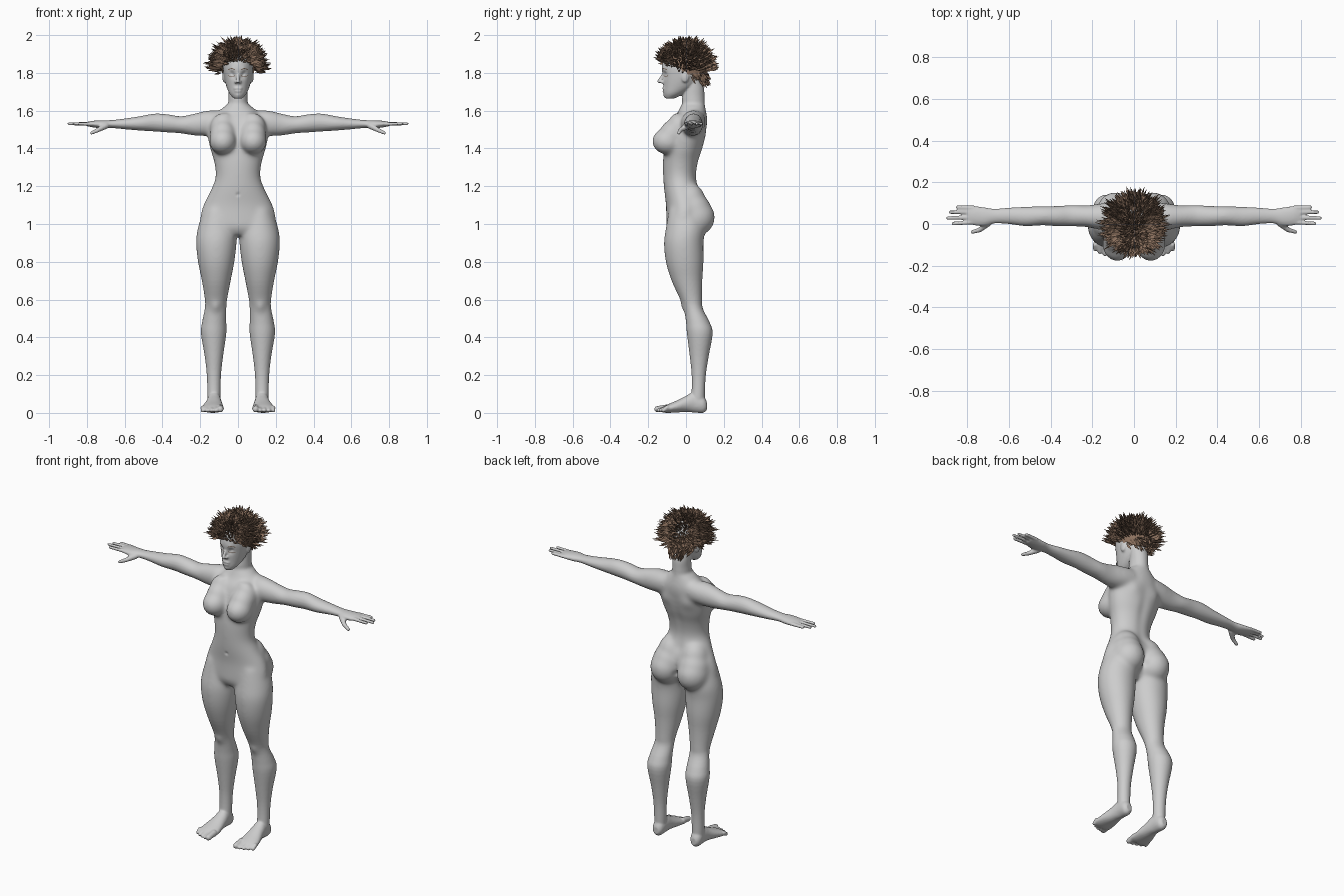
import bpy
import bmesh
import math
import random
from mathutils import Vector
from mathutils.bvhtree import BVHTree

random.seed(4)
CM = 0.01  # all part sizes below are in hundredths of a unit
BOTH = (1, -1)
cube = bpy.data.objects.get("Cube")
if cube:
    bpy.data.objects.remove(cube, do_unlink=True)

def material(name, colour):
    mat = bpy.data.materials.new(name)
    mat.use_nodes = True
    mat.diffuse_color = (*colour, 1)
    mat.node_tree.nodes["Principled BSDF"].inputs["Base Color"].default_value = (*colour, 1)
    return mat

skin = material("grey skin", (0.61, 0.61, 0.61))
brown = material("brown hair", (0.27, 0.17, 0.115))
dark = material("dark brown hair", (0.17, 0.108, 0.073))

def make_object(name, bm, mats):
    bmesh.ops.recalc_face_normals(bm, faces=bm.faces[:])
    mesh = bpy.data.meshes.new(name)
    bm.to_mesh(mesh)
    bm.free()
    for mat in mats:
        mesh.materials.append(mat)
    obj = bpy.data.objects.new(name, mesh)
    bpy.context.collection.objects.link(obj)
    return obj

def smooth_and_bake(obj, count, group=""):
    mod = obj.modifiers.new("relax", "SMOOTH")
    mod.factor, mod.iterations, mod.vertex_group = 0.5, count, group
    obj.data = bpy.data.meshes.new_from_object(obj.evaluated_get(bpy.context.evaluated_depsgraph_get()))
    obj.modifiers.clear()

def spline(rows, steps=4):
    """Smoothly resample rows of numbers."""
    out = []
    for i in range(len(rows) - 1):
        p, q, r, s = (rows[max(0, min(len(rows) - 1, i + k))] for k in (-1, 0, 1, 2))
        for t in (j / steps for j in range(steps)):
            out.append([b + 0.5 * t * (c - a + t * (2*a - 5*b + 4*c - d + t * (3*(b - c) + d - a)))
                        for a, b, c, d in zip(p, q, r, s)])
    return out + [list(rows[-1])]

def loft(bm, axis, rows, sides=BOTH, n=32):
    """Oval rings along an axis; each row is place, then low and high on the other two axes."""
    order = {"z": (1, 2, 0), "x": (0, 1, 2), "y": (1, 0, 2)}[axis]
    for side in sides:
        rings = []
        for t, a0, a1, b0, b1 in spline(rows):
            ring = []
            for ang in (math.tau * k / n for k in range(n)):
                spot = (t, (a0 + a1) / 2 + (a1 - a0) / 2 * math.cos(ang),
                        (b0 + b1) / 2 + (b1 - b0) / 2 * math.sin(ang))
                x, y, z = (spot[k] * CM for k in order)
                ring.append(bm.verts.new((x * side, y, z)))
            rings.append(ring)
        for low, high in zip(rings, rings[1:]):
            for k in range(n):
                bm.faces.new((low[k - 1], low[k], high[k], high[k - 1]))
        bm.faces.new(rings[0])
        bm.faces.new(rings[-1])

def column(bm, rows):
    """Symmetric upright loft: height, half width, front, back."""
    loft(bm, "z", [(z, -w, w, f, b) for z, w, f, b in rows], (1,))

def ball(bm, centre, radii, sides=BOTH):
    for side in sides:
        for v in bmesh.ops.create_icosphere(bm, subdivisions=3, radius=1)["verts"]:
            v.co = Vector([(c + r * p) * CM for c, r, p in zip(centre, radii, v.co)])
            v.co.x *= side

def chain(bm, start, end, r0, r1, sides=BOTH, n=14):
    """Tapered round-ended rod made from overlapping balls."""
    for t in (i / (n - 1) for i in range(n)):
        ball(bm, Vector(start).lerp(Vector(end), t), [r0 + (r1 - r0) * t] * 3, sides)

bm = bmesh.new()
# torso, neck and head
column(bm, [(94, 10, -8, 4), (98, 18, -10.3, 6.5), (103, 20, -10.5, 8), (110, 18.4, -10.6, 9.5),
            (118, 14.4, -11.6, 7.2), (125, 11.9, -12.1, 5.6), (133, 12.7, -12.2, 6.8), (140, 14.8, -11.6, 9.1),
            (148, 16.2, -10, 10.7), (155, 14.5, -7.5, 11.3), (159, 11, -4.5, 10.8), (163, 6.3, -2.5, 10)])
column(bm, [(157, 7.5, -1.5, 10), (162, 5.6, -2, 10), (167, 5, -2, 9.8), (172, 5, -1, 9.5), (177, 5, 0, 8)])
column(bm, [(166.5, 2.2, -11, -6), (169, 4.5, -11.8, -1), (173, 6.2, -12, 5), (178, 7.4, -12.3, 8.5),
            (183, 7.9, -12.8, 10), (188, 7.4, -11.5, 9.8), (192, 5, -8, 7.5), (194, 1.5, -3, 3)])
# nose, lips and ears
chain(bm, (0, -11.6, 180), (0, -14.3, 175.5), 0.7, 1, (1,))
ball(bm, (1.1, -12.7, 175.1), (0.9, 1.1, 0.8))
ball(bm, (0, -11.7, 171.8), (2.4, 1, 0.6), (1,))
ball(bm, (0, -11.5, 170.4), (2, 1.1, 0.7), (1,))
ball(bm, (7.4, -0.5, 178), (0.9, 2, 3.2))
# chest and seat masses
for centre, radii in (((8, -9.7, 143.8), (7.3, 8.3, 7.2)), ((8, -7.6, 147), (7, 6.6, 8)),
                      ((8, -4.5, 150), (7, 5.6, 9)), ((9, 5, 103.5), (9.3, 10.4, 10)),
                      ((8.5, 3.8, 106.5), (9.3, 9.8, 10.5)), ((7.5, 2, 111), (8.5, 8.6, 11))):
    ball(bm, centre, radii)
# legs
loft(bm, "z", [(108, 4, 18, -9, 8), (98, 0.7, 21.3, -10.7, 10), (90, 0.7, 22.2, -11.7, 9.3),
               (80, 1.9, 21.2, -10.7, 9.3), (70, 3.9, 19.1, -7.6, 8.6), (60, 5.8, 17.5, -3, 8.5),
               (55, 6.2, 17.6, -1, 9), (48, 6.2, 19, 0, 12.5), (42, 6.2, 19.6, 0.5, 14.1),
               (30, 7.9, 17.6, 2, 12), (20, 9, 16.5, 3, 10.5), (10, 9.3, 16.2, 2.8, 10), (3, 9.5, 16, 1, 10)])
# feet and toes
loft(bm, "y", [(11, 11, 14.5, 1.5, 6), (9, 9.5, 16, 0, 9), (4, 9, 16.3, 0.2, 11), (0, 8.5, 17, 0.5, 9),
               (-5, 7.8, 18.5, 0.2, 6.5), (-10, 7.4, 19.5, 0, 4.4), (-12.5, 7.8, 19, 0.3, 3)])
for i, r in enumerate((1.75, 1.15, 1.15, 1.15, 1.15)):
    x = 9.3 + 2.35 * i
    chain(bm, (x, -10, 2.8), (x, -15.2 + 0.2 * i * i, r + 0.2), r, r * 0.95)
# arms and palms
loft(bm, "x", [(8, 1, 10.5, 149, 160), (13, -2.5, 10.3, 147, 160.3), (18, -2.5, 9.6, 146.5, 159.8),
               (23, -1.5, 9, 146.8, 158.5), (30, -1, 9, 148, 157), (37, -1, 8.6, 148.5, 158),
               (44, -0.6, 8.5, 149, 158.4), (52, -1, 8.2, 149.5, 157), (60, 0, 7.8, 150.2, 155.8),
               (67, 0.3, 7.3, 150.8, 155), (72, -1, 8, 150.6, 154.9), (77, -0.6, 8.6, 151.2, 154.6),
               (80, 0.3, 8.2, 151.8, 154)])
# fingers and thumbs
for base, tip, reach in ((0.7, 0.2, 86.7), (3.1, 2.9, 89.4), (5.5, 5.7, 88.2), (7.8, 8.1, 84.7)):
    chain(bm, (77, base, 153), (reach, tip, 153.1), 1.05, 0.9)
chain(bm, (70, 0.5, 152), (74, -2.8, 149.8), 1.7, 1.2)
chain(bm, (74, -2.8, 149.8), (77.5, -3.8, 148.2), 1.2, 0.95)

# fuse all masses into one skin
body = make_object("body", bm, [skin])
remesh = body.modifiers.new("fuse", "REMESH")
remesh.mode, remesh.voxel_size = "VOXEL", 0.0055
smooth_and_bake(body, 3)

# blend the masses of the trunk softly into each other
def ramp(value):
    return max(0, min(1, value))

trunk = body.vertex_groups.new(name="trunk")
for v in body.data.vertices:
    x, y, z = v.co / CM
    trunk.add([v.index], ramp((166 - z) / 6) * ramp((28 - abs(x)) / 8) * ramp((z - 70) / 20), "REPLACE")
smooth_and_bake(body, 75, "trunk")

# soft pushes along y: x, y, z, radius, amount
pushes = [(3.2, -11.7, 179, 1.7, 1.2), (3.2, -10.8, 178.6, 0.8, -0.8), (3.2, -12, 182, 1.2, -0.3),
          (0, -12.5, 171.1, 0.5, 0.4), (0, -11.5, 168, 1.3, -0.4), (0, -12, 115.5, 0.9, 1.2),
          (11.8, -2, 56, 2.8, -0.9), (8, 10, 147, 4, 0.7), (6, -5, 157.5, 1.5, -0.5), (0, 10, 102, 1.8, -1.5)]
pushes += [(0, 8, z, 3, -0.5) for z in range(118, 152, 4)]
pushes += [(-x, y, z, r, d) for x, y, z, r, d in pushes if x]
for v in body.data.vertices:
    start = v.co / CM
    for x, y, z, r, d in pushes:
        if abs(start.z - z) < 2.5 * r and abs(start.x - x) < 2.5 * r:
            v.co.y += d * CM * math.exp(-(start - Vector((x, y, z))).length_squared / (r * r))
body.data.polygons.foreach_set("use_smooth", [True] * len(body.data.polygons))

# brows and lash lines as thin strips lying on the face
tree = BVHTree.FromPolygons([v.co for v in body.data.vertices], [p.vertices for p in body.data.polygons])
bm = bmesh.new()
for side in BOTH:
    for height, arch, thick in ((181.6, 0.7, 0.2), (178.5, -0.4, 0.15)):
        last = None
        for t in (i / 8 for i in range(9)):
            mid = height + arch * math.sin(math.pi * t)
            hits = [tree.ray_cast(Vector((side * (1.6 + 3.6 * t), -30, z)) * CM, Vector((0, 1, 0)))[0]
                    for z in (mid - thick, mid + thick)]
            pair = [bm.verts.new(hit - Vector((0, 0.002, 0))) for hit in hits]
            if last:
                bm.faces.new((last[0], pair[0], pair[1], last[1]))
            last = pair
make_object("brows_and_lashes", bm, [dark])

# close layer of hair over the skull, lower at the nape
def scalp(d):
    return Vector((8.6 * d.x, -1 + 11.4 * d.y, 182.5 + 12.3 * d.z))

def in_hairline(p):
    return p.z > 179.5 - 0.5 * p.y

bm = bmesh.new()
bmesh.ops.create_icosphere(bm, subdivisions=4, radius=1)
for v in bm.verts:
    v.co = scalp(v.co)
bmesh.ops.delete(bm, geom=[v for v in bm.verts if not in_hairline(v.co)], context="VERTS")
bmesh.ops.scale(bm, vec=[CM] * 3, verts=bm.verts[:])
make_object("hair_cap", bm, [brown])

# spiky locks radiating from the scalp
bm = bmesh.new()
count = 2000
for i in range(count):
    h = 1 - 2 * (i + 0.5) / count
    ang = i * math.pi * (3 - math.sqrt(5))
    d = Vector((math.sqrt(1 - h * h) * math.cos(ang), math.sqrt(1 - h * h) * math.sin(ang), h))
    root = scalp(d)
    low = root.z < 181.5
    if not in_hairline(root) or (low and random.random() < 0.6):
        continue
    outer = Vector((18 * d.x, 17.6 * d.y, 183.5 + 15.8 * d.z))
    tip = root.lerp(outer, random.uniform(0.6, 1)) + Vector([random.uniform(-1.8, 1.8) for _ in range(3)])
    if low and root.y > 2:  # sparse nape locks hang down
        tip = root + Vector((-0.2 * root.x, random.uniform(1, 4), random.uniform(-5, -2)))
    tip.z = min(tip.z, 200)
    along = (tip - root).normalized()
    across = along.orthogonal().normalized() * 0.8
    belt = [bm.verts.new((root.lerp(tip, 0.5) + across * math.cos(turn) + along.cross(across) * math.sin(turn)) * CM)
            for turn in (math.tau * k / 3 + ang for k in range(3))]
    tone = random.random() < 0.4
    for end in (bm.verts.new(root * CM), bm.verts.new(tip * CM)):
        for k in range(3):
            bm.faces.new((belt[k - 1], belt[k], end)).material_index = tone
make_object("hair_locks", bm, [brown, dark])
